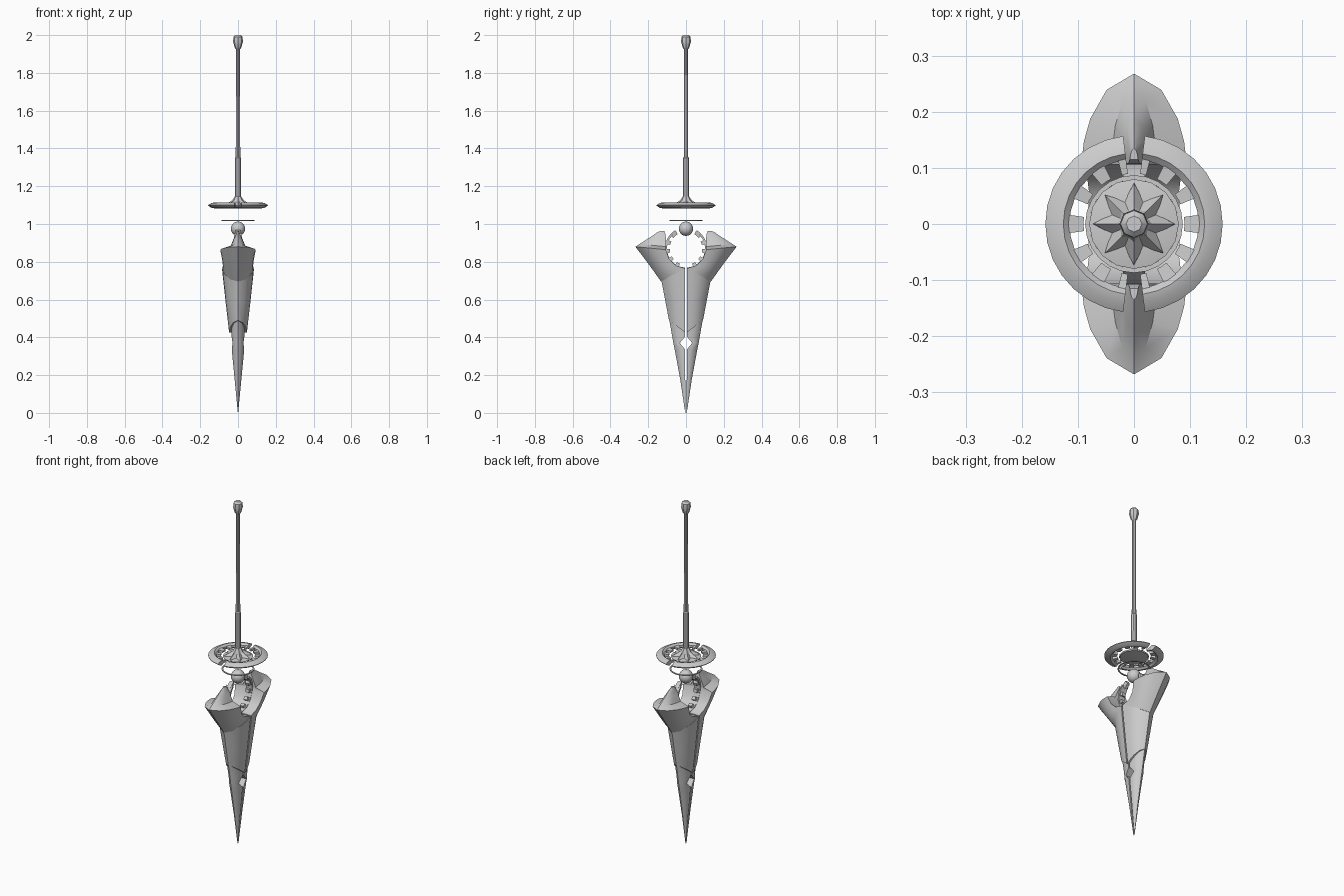
import bpy, bmesh, math

if "Cube" in bpy.data.objects:
    bpy.data.objects.remove(bpy.data.objects["Cube"])

grey = bpy.data.materials.new("pale grey")
grey.diffuse_color = (0.6, 0.6, 0.6, 1)
grey.use_nodes = True
grey.node_tree.nodes["Principled BSDF"].inputs["Base Color"].default_value = grey.diffuse_color


def finish(name, bm, angle=35):
    """Turn a bmesh into a shaded object."""
    bmesh.ops.recalc_face_normals(bm, faces=bm.faces[:])
    me = bpy.data.meshes.new(name)
    bm.to_mesh(me)
    bm.free()
    me.materials.append(grey)
    ob = bpy.data.objects.new(name, me)
    bpy.context.collection.objects.link(ob)
    bpy.ops.object.select_all(action='DESELECT')
    ob.select_set(True)
    bpy.context.view_layer.objects.active = ob
    bpy.ops.object.shade_smooth_by_angle(angle=math.radians(angle))
    return ob


def bridge(bm, rows, cap=True):
    """Skin closed loops of equal length."""
    loops = [[bm.verts.new(p) for p in row] for row in rows]
    n = len(loops[0])
    for a, b in zip(loops, loops[1:]):
        for i in range(n):
            j = (i + 1) % n
            bm.faces.new((a[i], a[j], b[j], b[i]))
    if cap:
        bm.faces.new(loops[0][::-1])
        bm.faces.new(loops[-1])


def lathe(name, profile, n, angle=35):
    bm = bmesh.new()
    bridge(bm, [[(r * math.cos(math.tau * i / n), r * math.sin(math.tau * i / n), z)
                 for i in range(n)] for r, z in profile])
    return finish(name, bm, angle)


def sweep(bm, profile, a0, a1, n, place):
    """Sweep an (r, h) section through an arc given in degrees."""
    rows = []
    for i in range(n + 1):
        a = math.radians(a0 + (a1 - a0) * i / n)
        rows.append([place(r * math.cos(a), r * math.sin(a), h) for r, h in profile])
    bridge(bm, rows)


# Half-lens section: fraction of width, fraction of depth
LENS = [(1, 0), (.95, .25), (.83, .5), (.52, .82), (0, 1),
        (-.52, .82), (-.83, .5), (-.95, .25), (-1, 0)]


def half_blade(name, rows, s):
    """Loft rows of (width, inner y, inner z, outer y, outer z)."""
    bm = bmesh.new()
    bridge(bm, [[(w * fx, s * (y0 + (y1 - y0) * fy), z0 + (z1 - z0) * fy)
                 for fx, fy in LENS] for w, y0, z0, y1, z1 in rows])
    return finish(name, bm)


# Handle, pommel and collar
lathe("handle", [(.017, 1.1), (.016, 1.35), (.012, 1.355), (.011, 1.94)], 10)
lathe("pommel", [(.011, 1.925), (.018, 1.935), (.026, 1.965), (.024, 1.99), (.014, 2.0)], 8)
lathe("collar_plate", [(.03, 1.082), (.076, 1.088), (.08, 1.094), (.05, 1.1)], 16)

# Eight-pointed star flare under the handle
bm = bmesh.new()
rows = []
for tip, valley, z, zv in [(.074, .046, 1.093, 1.093), (.072, .044, 1.102, 1.098),
                           (.032, .026, 1.124, 1.118), (.017, .017, 1.145, 1.145)]:
    rows.append([])
    for i in range(16):
        r, h = (tip, z) if i % 2 == 0 else (valley, zv)
        a = math.tau * i / 16
        rows[-1].append((r * math.cos(a), r * math.sin(a), h))
bridge(bm, rows)
finish("star_flare", bm, 20)

# Split ring guard with inward teeth
GUARD = [(.115, 1.092), (.115, 1.104), (.126, 1.114), (.14, 1.111),
         (.158, 1.1), (.158, 1.097), (.14, 1.086), (.126, 1.083)]
TOOTH = [(.09, 1.093), (.09, 1.103), (.12, 1.106), (.12, 1.09)]
for s, side in ((1, "right"), (-1, "left")):
    bm = bmesh.new()
    flat = lambda u, v, h: (s * u, v, h)
    sweep(bm, GUARD, -83, 83, 14, flat)
    for a0, a1 in [(-8, 8), (23, 36), (50, 63), (76, 83),
                   (-36, -23), (-63, -50), (-83, -76)]:
        sweep(bm, TOOTH, a0, a1, 2, flat)
    finish("guard_" + side, bm)

# Thin floating ring
RING = [(.079, 1.017), (.079, 1.021), (.087, 1.021), (.087, 1.017)]
bm = bmesh.new()
N = 24
bridge(bm, [[(r * math.cos(math.tau * i / N), r * math.sin(math.tau * i / N), h)
             for r, h in RING] for i in range(N + 1)], cap=False)
bmesh.ops.remove_doubles(bm, verts=bm.verts[:], dist=1e-5)
finish("floating_ring", bm)

# Floating orb
bm = bmesh.new()
bmesh.ops.create_uvsphere(bm, u_segments=16, v_segments=10, radius=.038)
bmesh.ops.translate(bm, verts=bm.verts[:], vec=(0, 0, .975))
finish("orb", bm)

# Blade halves: pointed tip, shell and flared claw on each side
TIP = [(.001, .003, .0, .004, .0), (.018, .004, .18, .031, .18),
       (.033, .004, .335, .06, .335), (.029, .033, .37, .067, .37),
       (.034, .004, .405, .073, .405), (.042, .004, .5, .09, .5)]
SHELL = [(.047, .004, .425, .09, .49), (.066, .004, .59, .11, .595),
         (.085, .004, .765, .13, .70)]
CLAW = [(.082, .004, .765, .132, .695), (.08, .055, .78, .165, .742),
        (.084, .088, .813, .205, .797), (.094, .107, .864, .268, .88),
        (.04, .106, .88, .246, .894), (.024, .106, .92, .19, .93),
        (.01, .108, .945, .15, .957), (.007, .115, .962, .135, .963)]
# Toothed liner around the round opening
LINER = [(.101, -.02), (.101, .02), (.112, .02), (.112, -.02)]
SPUR = [(.086, -.011), (.086, .011), (.104, .014), (.104, -.014)]
for s, side in ((1, "back"), (-1, "front")):
    half_blade("blade_tip_" + side, TIP, s)
    half_blade("blade_shell_" + side, SHELL, s)
    half_blade("claw_" + side, CLAW, s)
    bm = bmesh.new()
    upright = lambda u, v, h: (h, s * u, .87 + v)
    sweep(bm, LINER, -87, 46, 10, upright)
    for a in (-62, -35, -8, 19):
        sweep(bm, SPUR, a - 6, a + 6, 2, upright)
    # hooked end spur
    sweep(bm, [(.088, -.008), (.088, .008), (.112, .012), (.112, -.012)], 40, 60, 3, upright)
    finish("claw_liner_" + side, bm)
